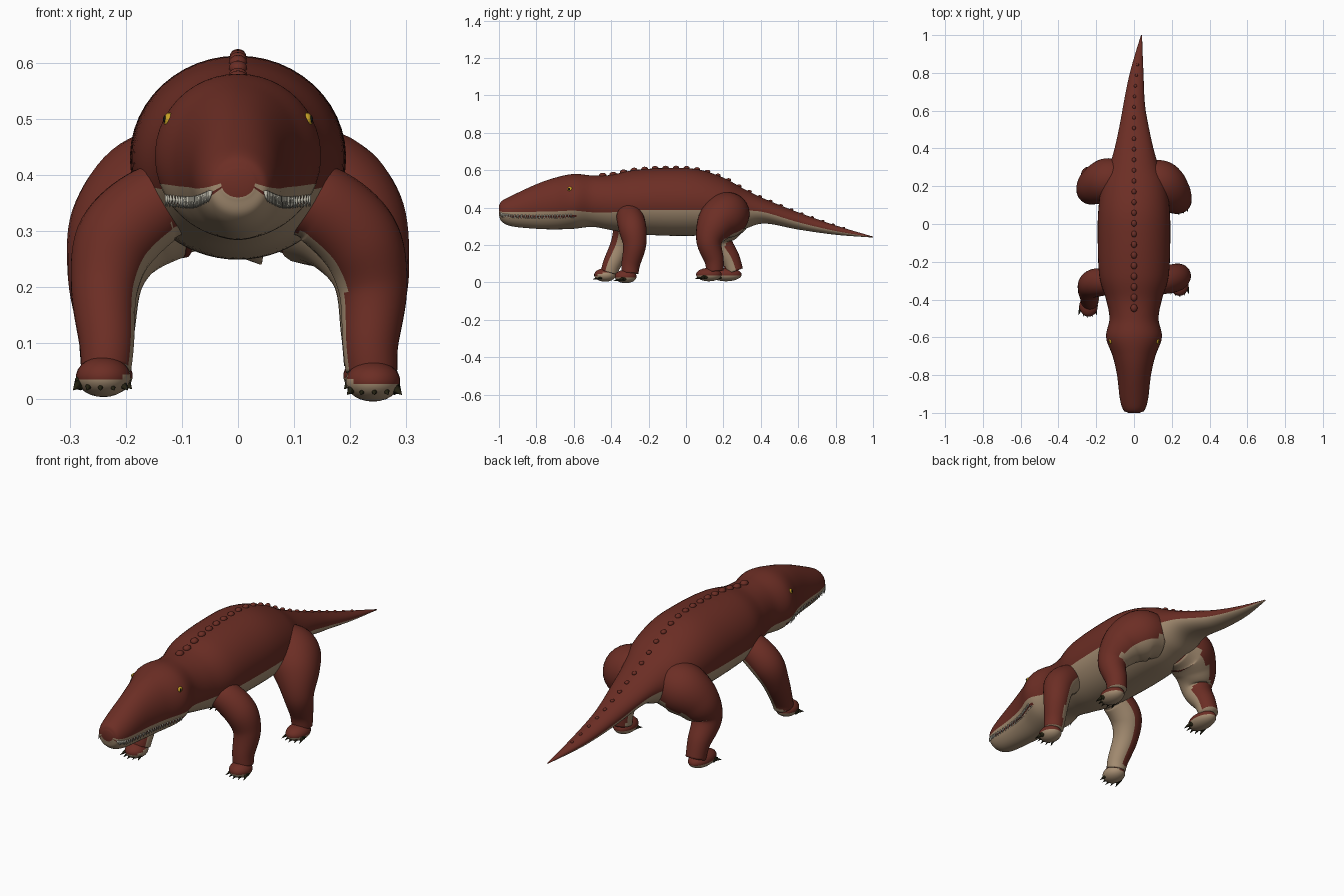
import bpy, bmesh, math
from mathutils import Vector, Matrix

cube = bpy.data.objects.get("Cube")
if cube:
    bpy.data.objects.remove(cube)


def material(name, r, g, b):
    m = bpy.data.materials.new(name)
    m.use_nodes = True
    m.diffuse_color = (r, g, b, 1)
    bsdf = m.node_tree.nodes["Principled BSDF"]
    bsdf.inputs["Base Color"].default_value = (r, g, b, 1)
    bsdf.inputs["Roughness"].default_value = 0.8
    return m


RED = material("rust_red_skin", .15, .027, .018)
TAN = material("tan_belly", .38, .27, .17)
MOUTH = material("dark_mouth", .11, .02, .014)
CLAW = material("olive_black_claw", .018, .016, .006)
YELLOW = material("yellow_eye", .58, .36, .02)
BLACK = material("black", .006, .006, .005)
TOOTH = material("ivory_tooth", .5, .48, .4)


def finish(name, bm, mats):
    bmesh.ops.recalc_face_normals(bm, faces=bm.faces)
    for f in bm.faces:
        f.smooth = True
    mesh = bpy.data.meshes.new(name)
    bm.to_mesh(mesh)
    bm.free()
    for m in mats:
        mesh.materials.append(m)
    ob = bpy.data.objects.new(name, mesh)
    bpy.context.collection.objects.link(ob)
    return ob


def spline(points, steps):
    """Smooth curve through points of any dimension."""
    p = [Vector(q) for q in points]
    p = [p[0] * 2 - p[1]] + p + [p[-1] * 2 - p[-2]]
    out = []
    for i in range(1, len(p) - 2):
        a, b, c, d = p[i - 1:i + 3]
        for s in range(steps):
            t = s / steps
            out.append(b + (c - a) * (t / 2) + (a * 2 - b * 5 + c * 4 - d) * (t * t / 2)
                       + (b * 3 - a - c * 3 + d) * (t ** 3 / 2))
    return out + [p[-2]]


def loft(bm, rings):
    """Skin closed rings of points; returns vertex rings and faces with their (ring, row)."""
    vs = [[bm.verts.new(q) for q in r] for r in rings]
    n = len(vs[0])
    faces = []
    for i in range(len(vs) - 1):
        for k in range(n):
            l = (k + 1) % n
            faces.append((bm.faces.new((vs[i][k], vs[i][l], vs[i + 1][l], vs[i + 1][k])), i, k))
    bm.faces.new(vs[0])
    bm.faces.new(vs[-1])
    return vs, faces


def cone(bm, base, direction, radius, length, sides=8):
    d = Vector(direction).normalized()
    m = Matrix.Translation(Vector(base) + d * length / 2) @ d.to_track_quat('Z', 'Y').to_matrix().to_4x4()
    bmesh.ops.create_cone(bm, cap_ends=True, segments=sides, radius1=radius, radius2=radius * .05,
                          depth=length, matrix=m)


def blob(bm, loc, size, index=0, segs=14):
    m = Matrix.Translation(loc) @ Matrix.Diagonal((*size, 1))
    made = bmesh.ops.create_uvsphere(bm, u_segments=segs, v_segments=segs // 2 + 1, radius=1, matrix=m)
    for f in {f for v in made["verts"] for f in v.link_faces}:
        f.material_index = index


# Body, head and tail: y, top, bottom, half width, colour border height
PROFILE = [
    (-1, .41, .36, .03, .385), (-.985, .435, .325, .055, .378), (-.93, .465, .3, .074, .376),
    (-.8, .525, .287, .09, .378), (-.7, .56, .284, .113, .38), (-.6, .58, .287, .148, .384),
    (-.5, .572, .297, .13, .375), (-.4, .575, .28, .148, .375), (-.28, .6, .26, .183, .385),
    (-.1, .612, .25, .192, .388), (.06, .605, .25, .19, .388), (.2, .56, .258, .172, .385),
    (.31, .5, .285, .13, .385), (.42, .447, .315, .098, .375), (.6, .375, .283, .062, .322),
    (.8, .305, .255, .036, .275), (1, .245, .24, .003, .242)]
UP, LOW = 14, 14
stations = spline(PROFILE, 7)


def body_ring(s):
    y, top, bottom, w, border = s
    mid, h = (top + bottom) / 2, (top - bottom) / 2
    edge = math.asin(max(-.8, min(.8, (border - mid) / h)))
    half = math.pi / 2
    angles = [half + (edge - half) * i / UP for i in range(UP)]
    angles += [edge + (-half - edge) * i / LOW for i in range(LOW + 1)]
    xc = .04 * max(0, (y - .6) / .4) ** 1.5
    right = [(xc + w * math.cos(a), y, mid + h * math.sin(a)) for a in angles]
    left = [(2 * xc - x, yy, z) for x, yy, z in right[-2:0:-1]]
    return right + left


bm = bmesh.new()
rings = [body_ring(s) for s in stations]
_, faces = loft(bm, rings)
for f, i, k in faces:
    row = min(k - UP, UP + 2 * LOW - 1 - k)
    if row >= 0:
        f.material_index = 2 if row == 2 and stations[i][0] < -.6 else 1
finish("body", bm, [RED, TAN, MOUTH])

# Teeth along both edges of the mouth
bm = bmesh.new()
for i, r in enumerate(rings):
    if -.99 < stations[i][0] < -.61:
        for side in (1, -1):
            x, y, z = r[UP + 2]
            cone(bm, (side * (x - .002), y, z + .004), (side * .25, 0, -1), .005, .022, 6)
            x, y, z = r[UP + 3]
            cone(bm, (side * (x - .001), y + .012, z - .004), (side * .3, 0, 1), .004, .02, 6)
finish("teeth", bm, [TOOTH])

# Row of rounded scutes down the spine
bm = bmesh.new()
for n in range(24):
    y = -.445 + n * .056
    s = min(stations, key=lambda q: abs(q[0] - y))
    near = stations[min(stations.index(s) + 1, len(stations) - 1)]
    z = s[1] + (near[1] - s[1]) * (y - s[0]) / (near[0] - s[0])
    size = .021 - .013 * n / 23
    xc = .04 * max(0, (y - .6) / .4) ** 1.5
    blob(bm, (xc, y, z), (size * .85, size, size * .7))
finish("back_scutes", bm, [RED])

# Eyes with pupils, and nostrils
for side, label in ((1, "left"), (-1, "right")):
    bm = bmesh.new()
    blob(bm, (side * .122, -.62, .497), (.011, .015, .014))
    blob(bm, (side * .13, -.624, .499), (.004, .006, .007), 1)
    finish(label + "_eye", bm, [YELLOW, BLACK])
    bm = bmesh.new()
    blob(bm, (side * .054, -.966, .397), (.006, .008, .006))
    finish(label + "_nostril", bm, [BLACK])


def leg(name, path, toe, tan_dir, limit):
    """Tapered limb with a foot and claws; toe is the front of the foot."""
    side = 1 if toe[0] > 0 else -1
    pts = spline(path, 8)
    t0 = (pts[1] - pts[0]).xyz.normalized()
    u = t0.orthogonal().normalized()
    rings = []
    for i, p in enumerate(pts):
        a, b = pts[max(i - 1, 0)], pts[min(i + 1, len(pts) - 1)]
        t = (b - a).xyz.normalized()
        u = t0.rotation_difference(t) @ u
        v, t0 = t.cross(u), t
        rings.append([p.xyz + (u * math.cos(q) + v * math.sin(q)) * p.w
                      for q in (math.tau * k / 28 for k in range(28))])
    bm = bmesh.new()
    loft(bm, rings)
    # Foot reaching from the ankle to the toes
    heel, toe = Vector(path[-1][:3]), Vector(toe)
    mid = (heel + toe) / 2
    blob(bm, (mid.x, mid.y, toe.z + .012), (.049, abs(heel.y - toe.y) / 2 + .036, .036), 0, 24)
    bmesh.ops.recalc_face_normals(bm, faces=bm.faces)
    d = Vector((tan_dir[0] * side, *tan_dir[1:])).normalized()
    for f in bm.faces:
        f.normal_update()
        c = f.calc_center_median()
        sole = f.normal.z < -.25 and c.z < .06
        f.material_index = int(sole or f.normal.dot(d) > limit)
    finish(name, bm, [RED, TAN])
    # Dark toes ending in claws
    bm = bmesh.new()
    for k in range(-2, 3):
        base = toe + Vector((k * .018, abs(k) * .007, .002))
        blob(bm, base, (.011, .018, .014), 0, 10)
        cone(bm, base, (k * .15, -1, -.32), .011, .046)
    finish(name + "_claws", bm, [CLAW])


FRONT_TAN, HIND_TAN = (-.8, .25, -.5), (-.45, .1, -.85)
leg("left_front_leg",
    [(.09, -.31, .36, .06), (.15, -.3, .345, .072), (.215, -.285, .285, .074), (.24, -.275, .2, .062),
     (.236, -.295, .1, .05), (.238, -.3, .05, .046)],
    (.243, -.345, .02), FRONT_TAN, .55)
leg("right_front_leg",
    [(-.09, -.3, .36, .06), (-.15, -.305, .345, .072), (-.215, -.315, .285, .074), (-.238, -.345, .2, .06),
     (-.234, -.395, .1, .049), (-.235, -.41, .055, .045)],
    (-.245, -.455, .028), FRONT_TAN, .55)
leg("left_hind_leg",
    [(.06, .24, .37, .1), (.14, .215, .36, .122), (.2, .16, .31, .105), (.236, .125, .22, .07),
     (.235, .15, .12, .052), (.235, .155, .06, .046)],
    (.238, .09, .03), HIND_TAN, .5)
leg("right_hind_leg",
    [(-.06, .24, .37, .1), (-.14, .23, .36, .118), (-.205, .2, .3, .1), (-.235, .18, .22, .07),
     (-.235, .235, .13, .052), (-.235, .262, .06, .045)],
    (-.238, .165, .03), HIND_TAN, .5)
